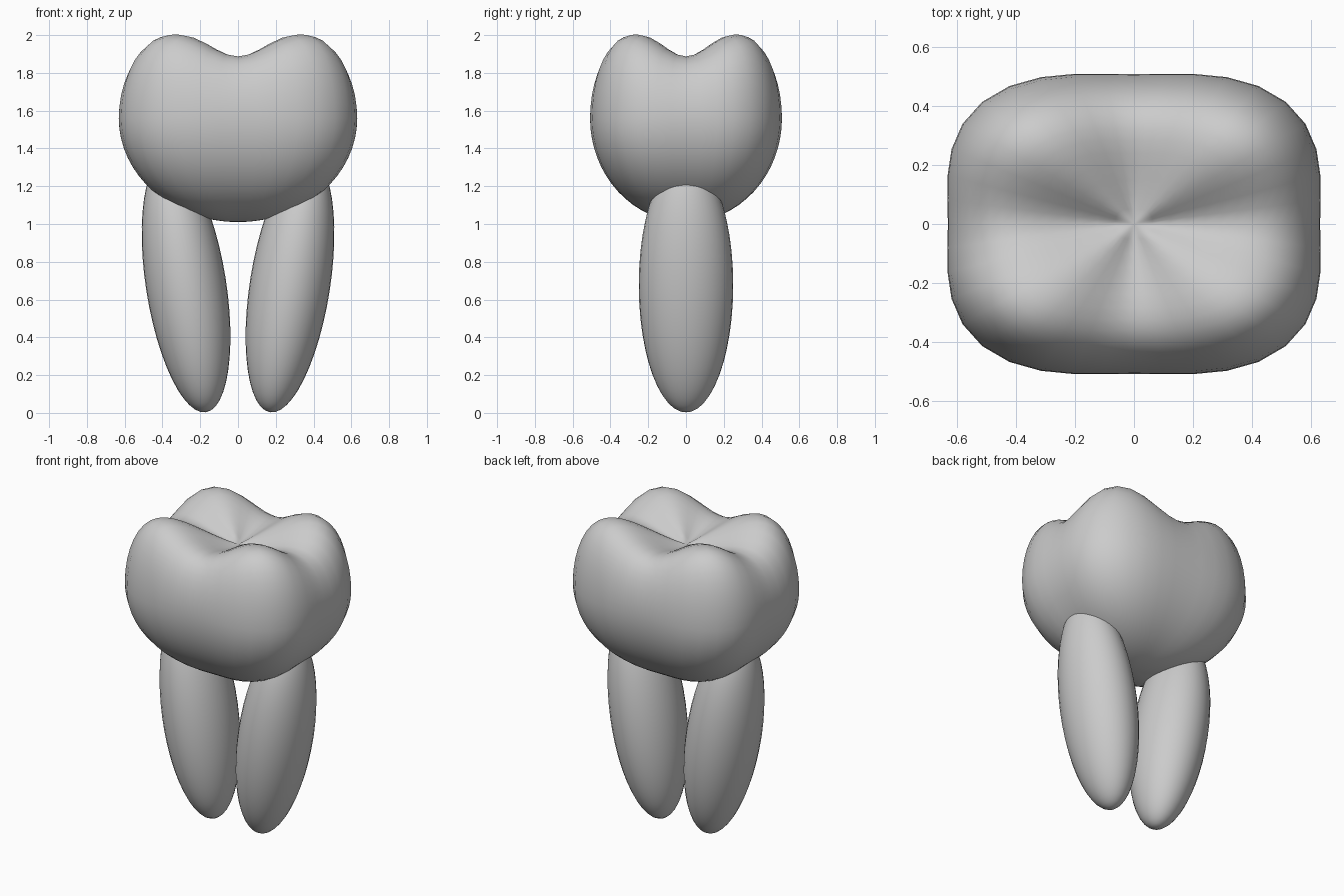
import bpy, bmesh
from math import sin, cos, pi, radians, atan2, acos

if "Cube" in bpy.data.objects:
    bpy.data.objects.remove(bpy.data.objects["Cube"])


def sphere(name, segs, rings):
    bm = bmesh.new()
    bmesh.ops.create_uvsphere(bm, u_segments=segs, v_segments=rings, radius=1)
    me = bpy.data.meshes.new(name)
    bm.to_mesh(me)
    bm.free()
    for p in me.polygons:
        p.use_smooth = True
    ob = bpy.data.objects.new(name, me)
    bpy.context.collection.objects.link(ob)
    return ob


# Crown: rounded-box sphere with a sunken top and four cusps
crown = sphere("crown", 40, 32)
for v in crown.data.vertices:
    th = atan2(v.co.y, v.co.x)
    c = max(-1, min(1, v.co.z))
    phi = acos(c)
    corner = sin(2 * th) ** 2
    r = sin(phi) * (1 + 0.153 * corner)
    z = 0.55 * c
    if c > 0:
        z += -0.275 * c ** 4 + 0.12 * corner * sin(2 * phi)
    v.co = (0.63 * r * cos(th), 0.507 * r * sin(th), 1.56 + z)

# Roots: two long ellipsoids leaning in towards the tips
for side, name in ((-1, "left_root"), (1, "right_root")):
    root = sphere(name, 32, 24)
    root.scale = (0.2125, 0.25, 0.682)
    root.rotation_euler = (0, side * radians(8.9), 0)
    root.location = (side * 0.275, 0, 0.677)
